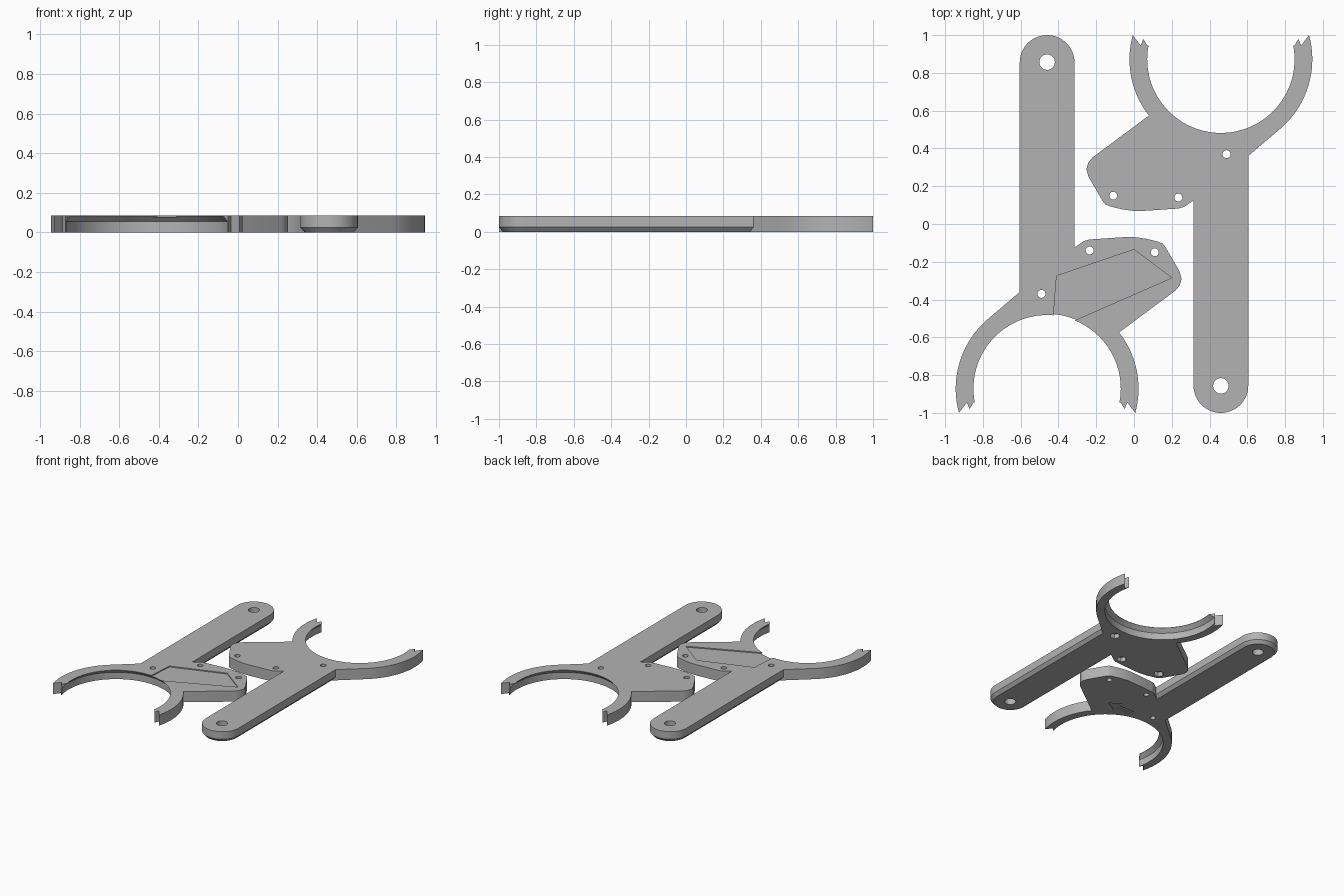
import bpy, bmesh
from math import cos, sin, radians, pi

if "Cube" in bpy.data.objects:
    bpy.data.objects.remove(bpy.data.objects["Cube"])

THICK = 0.085
RING = (-0.46, -0.872)      # centre of the open ring
R_IN, R_LOW, R_OUT = 0.39, 0.42, 0.484
ARM_X, ARM_Y, ARM_R = -0.46, 0.855, 0.145

grey = bpy.data.materials.new("plain grey")
grey.use_nodes = True
grey.diffuse_color = (0.45, 0.45, 0.45, 1)
grey.node_tree.nodes["Principled BSDF"].inputs["Base Color"].default_value = (0.45, 0.45, 0.45, 1)


def arc(centre, r, a0, a1, n):
    steps = [radians(a0 + (a1 - a0) * i / n) for i in range(n + 1)]
    return [(centre[0] + r * cos(a), centre[1] + r * sin(a)) for a in steps]


def circle(centre, r, n):
    return arc(centre, r, 0, 360, n)[:-1]


def loft(name, layers):
    """Closed solid through a stack of (outline, z) layers."""
    bm = bmesh.new()
    rings = [[bm.verts.new((x, y, z)) for x, y in pts] for pts, z in layers]
    for low, high in zip(rings, rings[1:]):
        for i in range(len(low)):
            j = (i + 1) % len(low)
            bm.faces.new((low[i], low[j], high[j], high[i]))
    bm.faces.new(rings[0][::-1])
    bm.faces.new(rings[-1])
    bmesh.ops.recalc_face_normals(bm, faces=bm.faces)
    mesh = bpy.data.meshes.new(name)
    bm.to_mesh(mesh)
    bm.free()
    mesh.materials.append(grey)
    obj = bpy.data.objects.new(name, mesh)
    bpy.context.collection.objects.link(obj)
    return obj


def prism(name, pts, z0, z1):
    return loft(name, [(pts, z0), (pts, z1)])


def select(obj):
    bpy.ops.object.select_all(action='DESELECT')
    obj.select_set(True)
    bpy.context.view_layer.objects.active = obj


def combine(obj, tool, operation='DIFFERENCE'):
    tool.hide_render = True
    select(obj)
    mod = obj.modifiers.new("combine", 'BOOLEAN')
    mod.operation, mod.solver, mod.object = operation, 'EXACT', tool
    bpy.ops.object.modifier_apply(modifier=mod.name)
    bpy.data.objects.remove(tool)


def arm_outline(inset):
    x, r = ARM_X, ARM_R - inset
    return arc((x, ARM_Y), r, 0, 180, 32) + [(x - r, -0.40), (x + r, -0.40)]


SCREWS = [(-0.235, -0.14), (0.11, -0.15), (-0.49, -0.37)]


def make_plate(name):
    # bracket head with the two notched prongs
    left_tip = [(-0.915, -0.985), (-0.885, -0.945), (-0.87, -0.98), (-0.85, -0.945)]
    right_tip = [(2 * RING[0] - x, y) for x, y in reversed(left_tip)]
    body = [(-0.08, -0.575), (0.22, -0.352), (0.242, -0.325), (0.252, -0.29),
            (0.241, -0.25), (0.165, -0.12), (0.152, -0.104), (0.13, -0.094),
            (0.06, -0.077), (0, -0.069), (-0.06, -0.07), (-0.235, -0.082),
            (-0.265, -0.09), (-0.315, -0.125), (-0.605, -0.36)]
    outline = (arc(RING, R_OUT, 130, 195.3, 24) + left_tip + right_tip
               + arc(RING, R_OUT, -15.3, 38, 20)[:-1] + body)
    plate = prism(name, outline, 0, THICK)

    # arm with a chamfered lower edge
    arm = loft("arm", [(arm_outline(0.022), 0), (arm_outline(0), 0.025), (arm_outline(0), THICK)])
    combine(plate, arm, 'UNION')

    # ring opening, narrowing to a lip at the top
    wide, narrow = circle(RING, R_LOW, 96), circle(RING, R_IN, 96)
    combine(plate, loft("opening", [(wide, -0.05), (wide, 0.054), (narrow, THICK - 0.002), (narrow, 0.15)]))

    # pivot hole and screw holes
    combine(plate, prism("pivot", circle((ARM_X, 0.857), 0.041, 32), -0.05, 0.15))
    for p in SCREWS:
        combine(plate, prism("screw", circle(p, 0.021, 24), -0.05, 0.15))
    return plate


lower = make_plate("marked_plate")
upper = make_plate("nut_plate")

# shallow pocket on top and arrow underneath the first plate
pocket = [(-0.36, -0.53), (0.2, -0.285), (0, -0.135), (-0.41, -0.275), (-0.43, -0.53)]
combine(lower, prism("pocket", pocket, THICK - 0.008, 0.15))
half = [(-0.33, 0.018), (-0.19, 0.018), (-0.19, 0.05)]
arrow = ([(x, -0.41 + w) for x, w in half] + [(-0.10, -0.41)]
         + [(x, -0.41 - w) for x, w in reversed(half)])
combine(lower, prism("arrow", arrow, -0.05, 0.008))

# hexagonal nut pockets underneath the second plate
for p in SCREWS:
    combine(upper, prism("nut", circle(p, 0.038, 6), -0.05, 0.035))
upper.rotation_euler.z = pi

for plate in (lower, upper):
    select(plate)
    bpy.ops.object.shade_smooth_by_angle(angle=radians(25))
